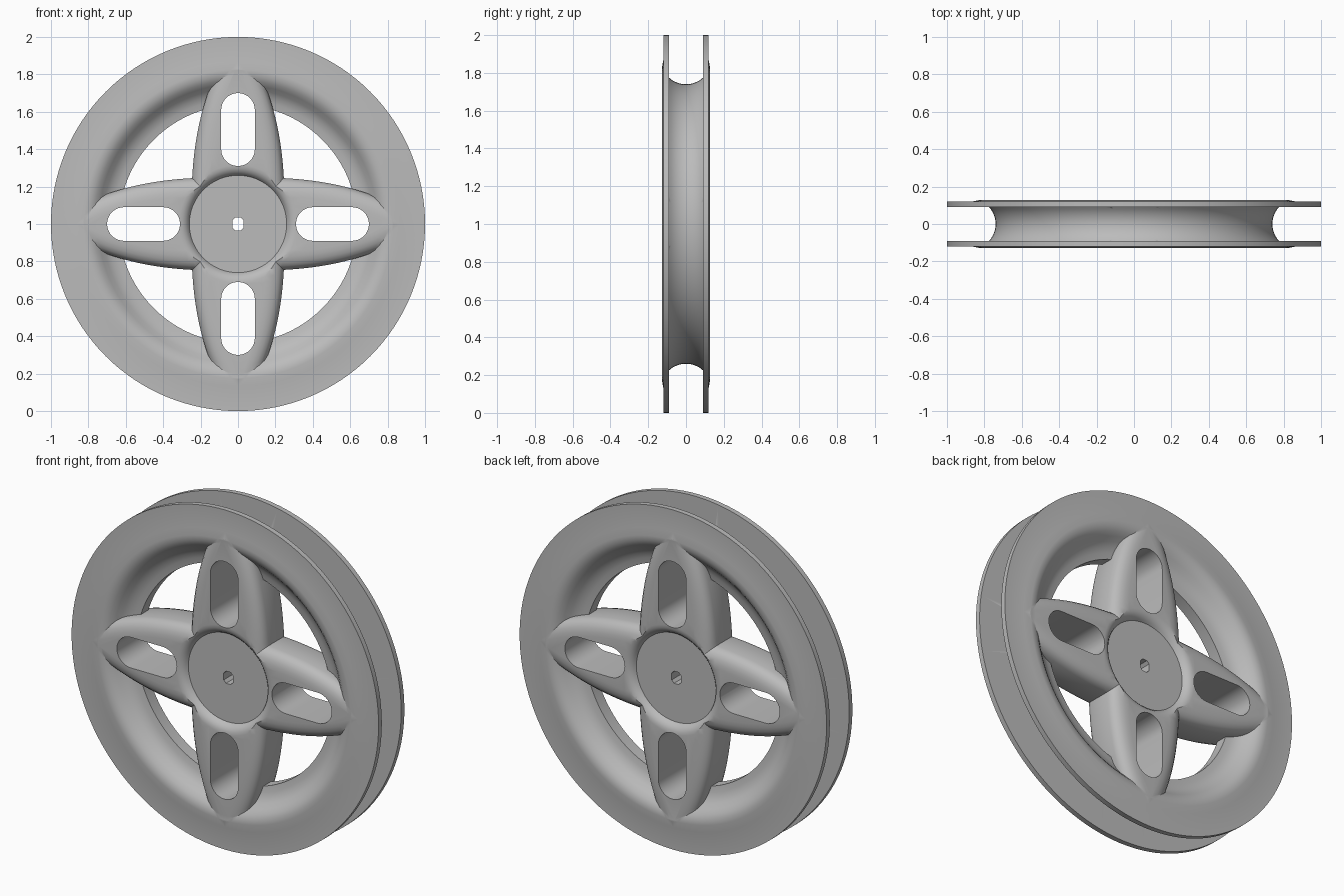
import bpy, bmesh, math
from mathutils import Matrix, Vector

cube = bpy.data.objects.get("Cube")
if cube:
    bpy.data.objects.remove(cube, do_unlink=True)

CENTRE = Vector((0, 0, 1))

grey = bpy.data.materials.new("plain_grey")
grey.use_nodes = True
colour = (0.5, 0.5, 0.5, 1)
grey.diffuse_color = colour
grey.node_tree.nodes["Principled BSDF"].inputs["Base Color"].default_value = colour


def finish(name, bm):
    bmesh.ops.recalc_face_normals(bm, faces=bm.faces)
    mesh = bpy.data.meshes.new(name)
    bm.to_mesh(mesh)
    bm.free()
    mesh.materials.append(grey)
    ob = bpy.data.objects.new(name, mesh)
    bpy.context.collection.objects.link(ob)
    return ob


def loft(bm, rings, closed=False):
    """Skin a list of equal rings; cap the ends unless closed."""
    loops = [[bm.verts.new(CENTRE + Vector(p)) for p in ring] for ring in rings]
    pairs = list(zip(loops, loops[1:]))
    if closed:
        pairs.append((loops[-1], loops[0]))
    else:
        bm.faces.new(loops[0])
        bm.faces.new(loops[-1])
    for a, b in pairs:
        for i in range(len(a)):
            j = (i + 1) % len(a)
            bm.faces.new((a[i], a[j], b[j], b[i]))


def circle(r, y, n=128):
    angles = [math.tau * i / n for i in range(n)]
    return [(r * math.cos(a), y, r * math.sin(a)) for a in angles]


def boolean(target, tool, operation):
    mod = target.modifiers.new(operation.lower(), "BOOLEAN")
    mod.operation, mod.solver, mod.object = operation, "EXACT", tool
    bpy.context.view_layer.objects.active = target
    bpy.ops.object.modifier_apply(modifier=mod.name)
    bpy.data.objects.remove(tool, do_unlink=True)


# Rim: inner cove, raised face, flange and rope groove, revolved round y
half = [(0.637, 0.035), (0.67, 0.041), (0.70, 0.052), (0.725, 0.07),
        (0.747, 0.093), (0.77, 0.113), (0.795, 0.124), (0.825, 0.128),
        (0.868, 0.12), (1, 0.12), (1, 0.09), (0.775, 0.09)]
depth, edge = 0.035, 0.09
radius = (edge ** 2 + depth ** 2) / (2 * depth)
groove = []
for k in range(1, 16):
    y = edge * (1 - k / 8)
    groove.append((0.74 + radius - math.sqrt(radius ** 2 - y ** 2), y))
profile = half + groove + [(r, -y) for r, y in reversed(half)]
bm = bmesh.new()
loft(bm, [circle(r, y) for r, y in profile], closed=True)
wheel = finish("pulley_wheel", bm)


# Spokes: two crossing tapered bars with rounded edges
def bar_outline(y, inset, reach, steps=24):
    side = []
    for i in range(-steps, steps + 1):
        r = reach * i / steps
        side.append((r, y, 0.25 - 0.24 * abs(r) ** 2.77 - inset))
    return side + [(x, y, -z) for x, y, z in reversed(side)]


layers = [(0.1275, 0.095, 0.83), (0.125, 0.07, 0.825), (0.119, 0.045, 0.815),
          (0.107, 0.023, 0.80), (0.09, 0.008, 0.765), (0.065, 0, 0.72)]
layers += [(-y, i, r) for y, i, r in reversed(layers)]


def make_bar(name, turn):
    bm = bmesh.new()
    loft(bm, [bar_outline(*layer) for layer in layers])
    bmesh.ops.rotate(bm, verts=bm.verts, cent=CENTRE,
                     matrix=Matrix.Rotation(turn, 3, "Y"))
    return finish(name, bm)


spokes = make_bar("spokes", 0)
boolean(spokes, make_bar("upright_spokes", math.pi / 2), "UNION")

# Hub: shallow flared recess on both sides
bm = bmesh.new()
for s in (1, -1):
    flare = [(0.26, 0.09), (0.268, 0.104), (0.281, 0.117), (0.298, 0.125),
             (0.325, 0.129), (0.325, 0.2)]
    loft(bm, [circle(r, s * y, 96) for r, y in flare])
boolean(spokes, finish("hub_recess_cutter", bm), "DIFFERENCE")
boolean(wheel, spokes, "UNION")

# Round-ended slots through the spokes and a small axle hole
bm = bmesh.new()
for q in range(4):
    spin = Matrix.Rotation(q * math.pi / 2, 3, "Y")
    outline = []
    for i in range(34):
        a = -math.pi / 2 + math.pi * (i - i // 17) / 16
        mid = 0.61 if i < 17 else 0.40
        outline.append((mid + 0.09 * math.cos(a), 0.09 * math.sin(a)))
    loft(bm, [[spin @ Vector((x, y, z)) for x, z in outline] for y in (-0.3, 0.3)])
hole = [(0.03, 0.02), (0.015, 0.036), (-0.015, 0.036), (-0.03, 0.02)]
hole += [(-x, -z) for x, z in hole]
loft(bm, [[(x, y, z) for x, z in hole] for y in (-0.3, 0.3)])
boolean(wheel, finish("slot_cutter", bm), "DIFFERENCE")

# Smooth curves, sharp rims
bpy.ops.object.select_all(action="DESELECT")
wheel.select_set(True)
bpy.context.view_layer.objects.active = wheel
bpy.ops.object.shade_smooth_by_angle(angle=math.radians(32))
